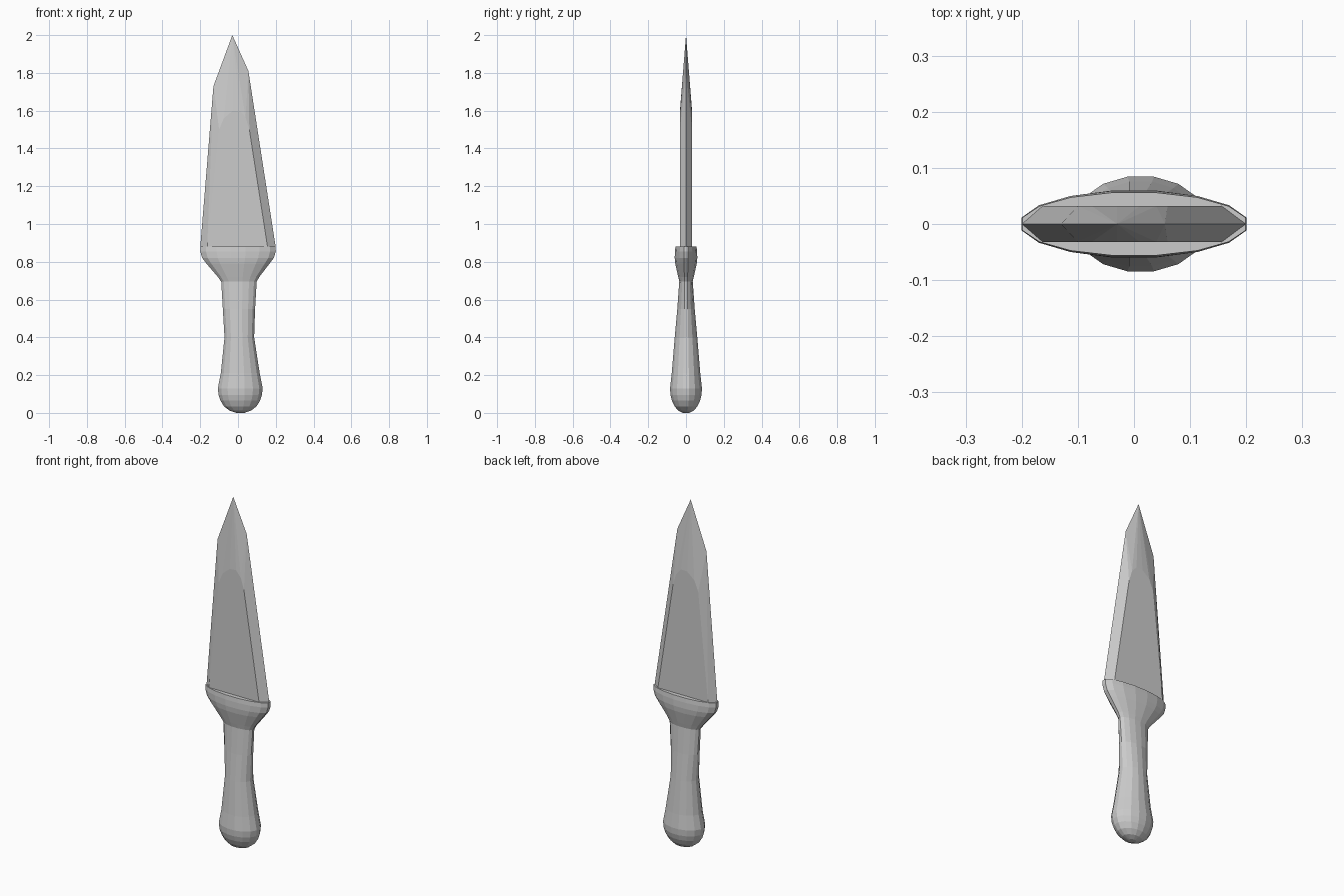
import bpy, bmesh
from math import sin, cos, pi

if "Cube" in bpy.data.objects:
    bpy.data.objects.remove(bpy.data.objects["Cube"])

SIDES = 16


def finish(bm, name):
    bmesh.ops.recalc_face_normals(bm, faces=bm.faces[:])
    mesh = bpy.data.meshes.new(name)
    bm.to_mesh(mesh)
    bm.free()
    obj = bpy.data.objects.new(name, mesh)
    bpy.context.collection.objects.link(obj)
    return obj


def loft(name, sections):
    """Skin elliptical rings given as (z, centre x, radius x, radius y)."""
    bm = bmesh.new()
    rings = []
    for z, cx, rx, ry in sections:
        angles = [2 * pi * (i + 0.5) / SIDES for i in range(SIDES)]
        rings.append([bm.verts.new((cx + rx * cos(a), ry * sin(a), z)) for a in angles])
    for low, high in zip(rings, rings[1:]):
        for i in range(SIDES):
            j = (i + 1) % SIDES
            bm.faces.new((low[i], low[j], high[j], high[i]))
    bm.faces.new(rings[0][::-1])
    bm.faces.new(rings[-1])
    return finish(bm, name)


# Grip with rounded butt
loft("grip", [
    (0.0, 0.012, 0.022, 0.018),
    (0.012, 0.012, 0.058, 0.042),
    (0.035, 0.012, 0.088, 0.062),
    (0.065, 0.012, 0.107, 0.076),
    (0.095, 0.012, 0.117, 0.084),
    (0.13, 0.012, 0.121, 0.086),
    (0.21, 0.012, 0.105, 0.077),
    (0.40, 0.007, 0.080, 0.061),
    (0.55, 0.005, 0.087, 0.047),
    (0.70, 0.005, 0.096, 0.036),
])

# Flared guard
loft("guard", [
    (0.695, 0.005, 0.096, 0.036),
    (0.72, 0.003, 0.112, 0.042),
    (0.79, 0.0, 0.170, 0.058),
    (0.82, 0.0, 0.193, 0.061),
    (0.855, 0.0, 0.204, 0.060),
    (0.88, 0.0, 0.203, 0.057),
])

# Bevelled blade: sharp outline plus two raised flats
edge = [(-0.2, 0.875), (-0.13, 1.73), (-0.03, 2.0), (0.055, 1.81), (0.2, 0.875)]
flat = [(-0.163, 0.875), (-0.10, 1.50), (-0.075, 1.56), (-0.03, 1.598),
        (0.01, 1.60), (0.04, 1.565), (0.06, 1.50), (0.157, 0.875)]
bm = bmesh.new()
for x, z in edge:
    bm.verts.new((x, 0, z))
for side in (-1, 1):
    for x, z in flat:
        bm.verts.new((x, side * 0.032, z))
bmesh.ops.convex_hull(bm, input=bm.verts[:])
bmesh.ops.dissolve_limit(bm, angle_limit=0.005, verts=bm.verts[:], edges=bm.edges[:])
finish(bm, "blade")
